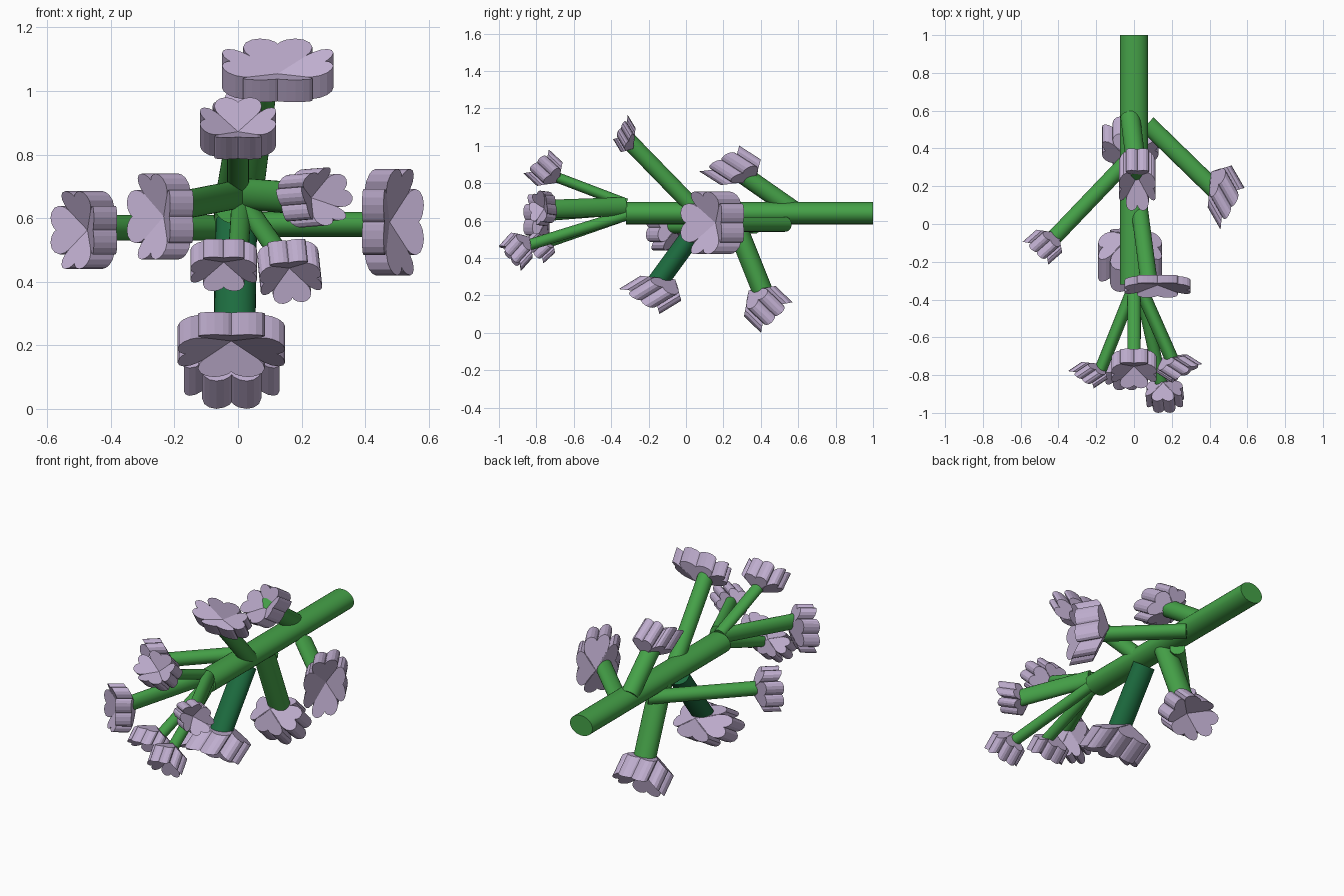
import bpy
import math
from mathutils import Vector, Matrix

if "Cube" in bpy.data.objects:
    bpy.data.objects.remove(bpy.data.objects["Cube"])


def material(name, rgb):
    m = bpy.data.materials.new(name)
    m.diffuse_color = (*rgb, 1)
    m.use_nodes = True
    m.node_tree.nodes["Principled BSDF"].inputs["Base Color"].default_value = m.diffuse_color
    return m


GREEN = material("stem_green", (0.06, 0.36, 0.065))
DARK = material("dark_green", (0.012, 0.15, 0.05))
LILAC = material("lilac", (0.52, 0.42, 0.62))


def stem(name, a, b, rx, rz, mat=GREEN):
    # elliptical cylinder from a to b
    a, b = Vector(a), Vector(b)
    d = b - a
    bpy.ops.mesh.primitive_cylinder_add(vertices=32, radius=1, depth=1)
    o = bpy.context.object
    o.name = name
    rot = d.to_track_quat('Z', 'Y').to_matrix().to_4x4()
    o.data.transform(Matrix.Translation((a + b) / 2) @ rot @ Matrix.Diagonal((rx, rz, d.length, 1)))
    o.data.materials.append(mat)
    bpy.ops.object.shade_smooth_by_angle(angle=math.radians(30))


# right half of the heart outline, tip at the origin
HALF = [(0, 0), (0.2, 0.22), (0.37, 0.43), (0.48, 0.62), (0.51, 0.76), (0.47, 0.89),
        (0.38, 0.97), (0.26, 1.0), (0.13, 0.97), (0.04, 0.91), (0, 0.85)]
HEART = HALF + [(-x, y) for x, y in HALF[-2:0:-1]]
TILT, DEPTH = math.radians(35), 0.88


def flower(name, axis, lo, hi, roll=0):
    # four tilted hearts extruded back along the flower axis, fitted to a box
    verts, faces = [], []
    n = len(HEART)
    for k in range(4):
        turn = Matrix.Rotation(k * math.pi / 2, 3, 'Z')
        s = len(verts)
        for drop in (0, DEPTH):
            for x, y in HEART:
                verts.append(turn @ Vector((x, y * math.cos(TILT), y * math.sin(TILT) - drop)))
        faces.append([s + i for i in reversed(range(n))])
        faces.append([s + n + i for i in range(n)])
        for i in range(n):
            j = (i + 1) % n
            faces.append([s + i, s + j, s + n + j, s + n + i])
    rot = Vector(axis).to_track_quat('Z', 'Y').to_matrix() @ Matrix.Rotation(math.radians(roll), 3, 'Z')
    verts = [rot @ v for v in verts]
    mn = [min(v[i] for v in verts) for i in range(3)]
    mx = [max(v[i] for v in verts) for i in range(3)]
    verts = [[lo[i] + (v[i] - mn[i]) / (mx[i] - mn[i]) * (hi[i] - lo[i]) for i in range(3)] for v in verts]
    me = bpy.data.meshes.new(name)
    me.from_pydata(verts, [], faces)
    me.materials.append(LILAC)
    o = bpy.data.objects.new(name, me)
    bpy.context.collection.objects.link(o)
    # consistent outward normals
    bpy.context.view_layer.objects.active = o
    bpy.ops.object.select_all(action='DESELECT')
    o.select_set(True)
    bpy.ops.object.mode_set(mode='EDIT')
    bpy.ops.mesh.select_all(action='SELECT')
    bpy.ops.mesh.normals_make_consistent(inside=False)
    bpy.ops.object.mode_set(mode='OBJECT')


# main branch
stem("main_stem", (0, 1, 0.64), (0, -0.32, 0.64), 0.075, 0.06)

# side stems: name, start, end, radii, material
for s in [
    ("upper_front_stem", (0.03, 0.07, 0.64), (0.08, -0.31, 1.03), 0.045, 0.045),
    ("upper_back_stem", (-0.02, 0.57, 0.66), (0.02, 0.24, 0.89), 0.052, 0.05),
    ("left_stem", (0, 0.37, 0.57), (-0.44, -0.09, 0.57), 0.042, 0.04),
    ("right_stem", (0.07, 0.53, 0.58), (0.45, 0.16, 0.58), 0.048, 0.04),
    ("lower_front_stem", (-0.005, 0.08, 0.59), (-0.01, -0.16, 0.26), 0.065, 0.055, DARK),
    ("lower_back_stem", (-0.01, 0.25, 0.62), (-0.01, 0.43, 0.17), 0.065, 0.055),
    ("tip_top_stem", (0, -0.32, 0.69), (0, -0.74, 0.85), 0.035, 0.028),
    ("tip_left_stem", (0, -0.33, 0.675), (-0.18, -0.78, 0.64), 0.033, 0.045),
    ("tip_right_stem", (0.03, -0.33, 0.675), (0.22, -0.76, 0.66), 0.036, 0.05),
    ("tip_low_stem", (0.01, -0.32, 0.63), (0, -0.78, 0.47), 0.032, 0.03),
    ("tip_low_right_stem", (0.03, -0.32, 0.63), (0.15, -0.87, 0.46), 0.032, 0.03),
]:
    stem(*s)

# blossoms: name, facing direction, low corner, high corner, roll
for f in [
    ("upper_front_flower", (0, -1, 1), (-0.05, -0.39, 0.965), (0.30, -0.27, 1.165)),
    ("upper_back_flower", (0, -1, 1), (-0.08, 0.07, 0.79), (0.115, 0.40, 1.0)),
    ("left_flower", (-1, -1, 0), (-0.59, -0.215, 0.44), (-0.38, -0.03, 0.685)),
    ("right_flower", (1, -1, 0), (0.39, -0.03, 0.42), (0.585, 0.31, 0.755)),
    ("lower_front_flower", (0, -1, -1), (-0.19, -0.36, 0.10), (0.148, -0.025, 0.305)),
    ("lower_back_flower", (0, 1, -1), (-0.17, 0.31, 0.0), (0.13, 0.57, 0.25)),
    ("tip_top_flower", (0, -1, 1), (-0.12, -0.87, 0.785), (0.12, -0.66, 0.98)),
    ("tip_left_flower", (-1, -1, 0), (-0.35, -0.87, 0.47), (-0.14, -0.73, 0.74)),
    ("tip_right_flower", (1, -1, 0.1), (0.12, -0.84, 0.57), (0.36, -0.69, 0.76), 18),
    ("tip_low_flower", (0, -1, -1), (-0.15, -0.88, 0.37), (0.06, -0.70, 0.535)),
    ("tip_low_right_flower", (0.1, -1, -1), (0.06, -1.0, 0.33), (0.265, -0.82, 0.535), 8),
]:
    flower(*f)
